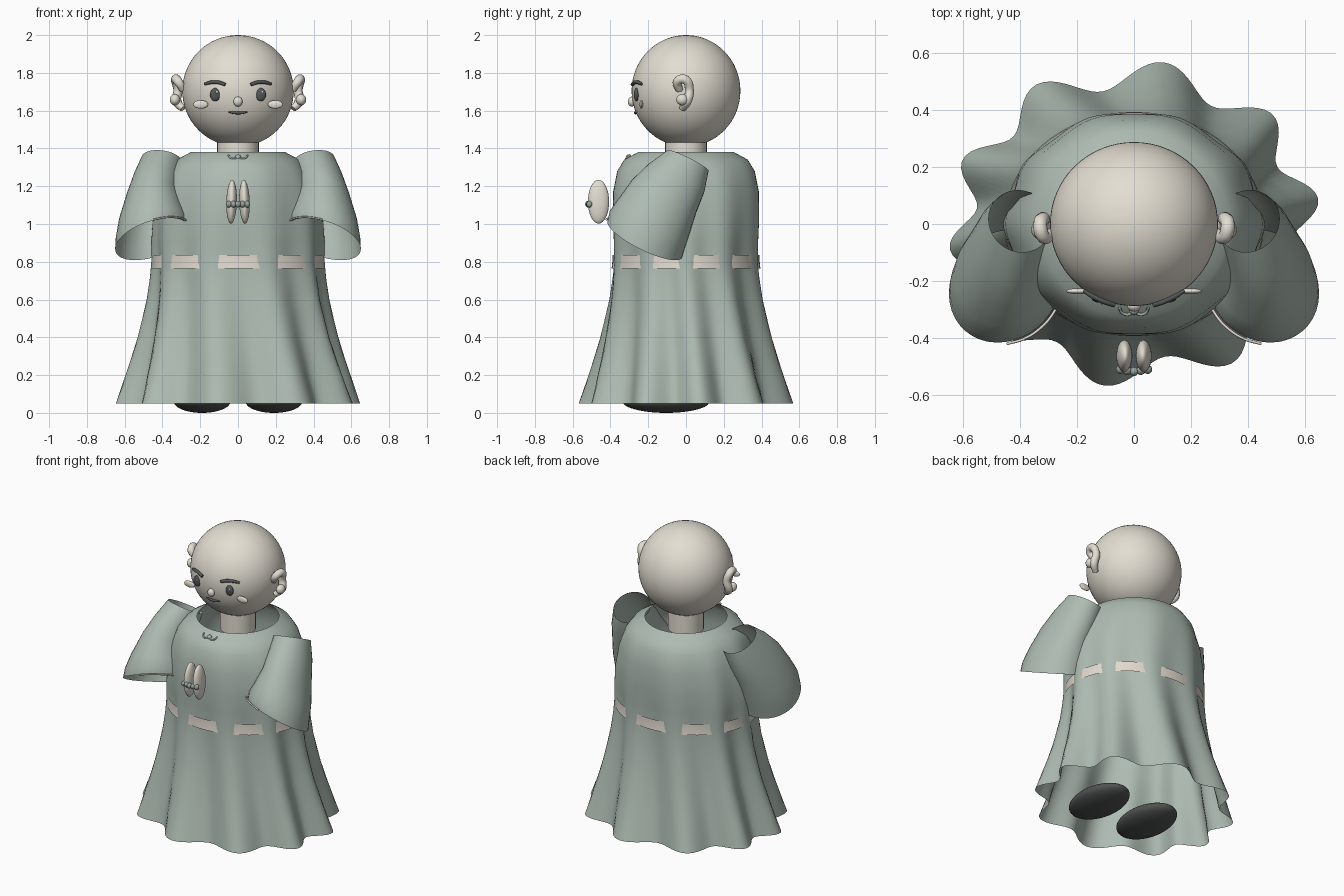
import bpy, bmesh, math
from mathutils import Vector

if "Cube" in bpy.data.objects:
    bpy.data.objects.remove(bpy.data.objects["Cube"])


def material(name, rgb):
    m = bpy.data.materials.new(name)
    m.diffuse_color = (*rgb, 1)
    m.use_nodes = True
    m.node_tree.nodes["Principled BSDF"].inputs["Base Color"].default_value = m.diffuse_color
    return m


SKIN = material("warm_ivory", (0.77, 0.73, 0.645))
ROBE = material("sage_green", (0.42, 0.50, 0.445))
TRIM = material("pale_beige", (0.76, 0.70, 0.62))
BLUSH = material("light_blush", (0.80, 0.74, 0.66))
DARK = material("charcoal", (0.085, 0.095, 0.095))
SHOE = material("dark_shoe", (0.08, 0.085, 0.083))
BEAD = material("grey_green_bead", (0.31, 0.37, 0.34))
SHINE = material("eye_white", (0.8, 0.8, 0.78))


def add(name, bm, mat):
    for f in bm.faces:
        f.smooth = True
    me = bpy.data.meshes.new(name)
    bm.to_mesh(me)
    bm.free()
    me.materials.clear()
    me.materials.append(mat)
    ob = bpy.data.objects.new(name, me)
    bpy.context.collection.objects.link(ob)
    return ob


def ball(name, loc, radii, mat, seg=32, tilt=0.0):
    bm = bmesh.new()
    bmesh.ops.create_uvsphere(bm, u_segments=seg, v_segments=seg // 2, radius=1)
    for v in bm.verts:
        v.co = Vector((v.co.x * radii[0], v.co.y * radii[1], v.co.z * radii[2]))
    ob = add(name, bm, mat)
    ob.location = loc
    ob.rotation_euler.y = tilt
    return ob


def loft(name, rings, mat):
    # Open single-sheet cloth, normals pointing outwards
    bm = bmesh.new()
    rows = [[bm.verts.new(p) for p in r] for r in rings]
    n = len(rows[0])
    for a, b in zip(rows, rows[1:]):
        for i in range(n):
            j = (i + 1) % n
            bm.faces.new((a[i], a[j], b[j], b[i]))
    bm.normal_update()
    bm.faces.ensure_lookup_table()
    f = bm.faces[0]
    centre = sum((v.co for v in rows[0]), Vector((0, 0, 0))) / n
    if f.normal.dot(f.calc_center_median() - centre) < 0:
        bmesh.ops.reverse_faces(bm, faces=bm.faces[:])
    return add(name, bm, mat)


def tube(name, pts, radii, mat):
    cu = bpy.data.curves.new(name, 'CURVE')
    cu.dimensions = '3D'
    cu.bevel_depth = 1.0
    cu.bevel_resolution = 3
    cu.use_fill_caps = True
    cu.resolution_u = 5
    sp = cu.splines.new('BEZIER')
    sp.bezier_points.add(len(pts) - 1)
    for bp, p, r in zip(sp.bezier_points, pts, radii):
        bp.co = p
        bp.radius = r
        bp.handle_left_type = bp.handle_right_type = 'AUTO'
    tmp = bpy.data.objects.new(name, cu)
    bpy.context.collection.objects.link(tmp)
    bpy.context.view_layer.update()
    me = bpy.data.meshes.new_from_object(
        tmp.evaluated_get(bpy.context.evaluated_depsgraph_get()))
    bpy.data.objects.remove(tmp)
    bm = bmesh.new()
    bm.from_mesh(me)
    bmesh.ops.recalc_face_normals(bm, faces=bm.faces[:])
    return add(name, bm, mat)


# Robe: oval profile with ten folds that deepen and twist towards the hem
profile = [  # z, x radius, y radius, fold depth
    (0.05, 0.605, 0.525, 0.050), (0.20, 0.560, 0.485, 0.040),
    (0.40, 0.505, 0.438, 0.028), (0.60, 0.465, 0.402, 0.019),
    (0.72, 0.452, 0.390, 0.014), (0.80, 0.447, 0.385, 0.012),
    (0.90, 0.450, 0.388, 0.009), (1.02, 0.445, 0.393, 0.006),
    (1.17, 0.415, 0.390, 0.004), (1.28, 0.375, 0.366, 0.002),
    (1.34, 0.328, 0.328, 0.0), (1.38, 0.250, 0.255, 0.0)]
rings = []
for z, rx, ry, amp in profile:
    twist = math.radians(10) * max(0, (0.8 - z) / 0.75)
    ring = []
    for i in range(160):
        a = math.tau * i / 160
        wob = -math.radians(4) * math.sin(2 * a)
        w = amp * math.cos(10 * (a - twist - wob))
        ring.append(((rx + w) * math.cos(a), (ry + w) * math.sin(a), z))
    rings.append(ring)
loft("robe", rings, ROBE)

# Belt that shows only between the folds
loft("belt", [[(rx * math.cos(math.tau * i / 80), (rx - 0.062) * math.sin(math.tau * i / 80), z)
               for i in range(80)]
              for rx, z in ((0.456, 0.765), (0.452, 0.80), (0.452, 0.835))], TRIM)


# Bell sleeves, slim at the shoulder and round at the mouth
def ring_at(c, n, r, q, count=40):
    n = Vector(n).normalized()
    u = Vector((1, 0, 0))
    u = (u - n * u.dot(n)).normalized()
    v = n.cross(u)
    return [Vector(c) + u * r * math.cos(math.tau * i / count) + v * q * math.sin(math.tau * i / count)
            for i in range(count)]


def side(points, s):
    return [(s * p[0], p[1], p[2]) for p in points]


sleeve = [
    ((0.400, 0.010, 1.335), (0.15, -0.45, -0.9), 0.112, 0.122),
    ((0.428, -0.050, 1.245), (0.10, -0.45, -0.9), 0.125, 0.165),
    ((0.450, -0.115, 1.150), (0.0, -0.45, -0.9), 0.140, 0.190),
    ((0.455, -0.170, 1.040), (-0.15, -0.45, -0.9), 0.178, 0.210),
    ((0.453, -0.205, 0.970), (-0.25, -0.45, -0.9), 0.200, 0.222),
    ((0.453, -0.218, 0.920), (-0.30, -0.45, -0.9), 0.206, 0.220)]
for s, tag in ((1, "left"), (-1, "right")):
    loft("sleeve_" + tag, [side(ring_at(*r), s) for r in sleeve], ROBE)
    cuff = ring_at((0.447, -0.224, 0.925), (-0.30, -0.45, -0.9), 0.207, 0.220, 20)[5:12]
    tube("cuff_lining_" + tag, side(cuff, s), [0.005] * 7, TRIM)

# Head and neck
C, R = Vector((0, 0, 1.705)), 0.295
ball("head", C, (R, 0.288, R), SKIN, 64)
loft("neck", [[(0.11 * math.cos(math.tau * i / 32), 0.11 * math.sin(math.tau * i / 32), z)
               for i in range(32)] for z in (1.30, 1.46)], SKIN)


def face(x, z, out=0.0):
    d = R * R - x * x - (z - C.z) ** 2
    return (x, -math.sqrt(d) * 0.288 / R - out, z)


# Face, ears, hands and feet in mirrored pairs
for s, tag in ((1, "left"), (-1, "right")):
    ball("eye_" + tag, face(s * 0.12, 1.685), (0.028, 0.014, 0.035), DARK, 24)
    ball("eye_glint_" + tag, face(s * 0.12 + 0.008, 1.698, 0.012), (0.006, 0.004, 0.007), SHINE, 12)
    brow = [face(s * x, z, 0.006) for x, z in ((0.068, 1.738), (0.10, 1.749), (0.14, 1.750), (0.176, 1.741))]
    tube("eyebrow_" + tag, brow, (0.009, 0.010, 0.010, 0.007), DARK)
    ball("cheek_" + tag, (s * 0.198, -0.236, 1.633), (0.040, 0.010, 0.022), BLUSH, 24)
    ear = [(0.290, -0.035, 1.71), (0.318, -0.045, 1.755), (0.330, -0.005, 1.765),
           (0.318, 0.018, 1.71), (0.325, 0.005, 1.65), (0.292, -0.02, 1.61)]
    tube("ear_" + tag, side(ear, s), (0.020, 0.024, 0.025, 0.024, 0.026, 0.018), SKIN)
    ball("ear_lobe_" + tag, (s * 0.334, -0.02, 1.658), (0.027, 0.032, 0.03), SKIN, 16)
    ball("hand_" + tag, (s * 0.034, -0.463, 1.118), (0.028, 0.056, 0.116), SKIN, 32, s * -0.03)
    ball("foot_" + tag, (s * 0.19, -0.105, 0.06), (0.15, 0.23, 0.06), SHOE, 40)

ball("nose", (0, -0.288, 1.648), (0.024, 0.02, 0.026), SKIN, 24)
lips = [face(x, z, 0.003) for x, z in ((-0.05, 1.592), (-0.02, 1.589), (0.02, 1.589), (0.05, 1.592))]
tube("mouth", lips, (0.003, 0.008, 0.008, 0.003), DARK)

# Prayer beads in front of the hands
for i in range(5):
    x = (i - 2) * 0.024
    ball(f"prayer_bead_{i}", (x, -0.518 + abs(x) * 0.15, 1.105), (0.016, 0.016, 0.018), BEAD, 16)

# Little knot at the collar
ball("collar_knot", (0, -0.305, 1.352), (0.016, 0.014, 0.016), ROBE, 16)
for s, tag in ((1, "left"), (-1, "right")):
    loop = [(0, -0.308, 1.352), (0.022, -0.318, 1.346), (0.042, -0.312, 1.352), (0.05, -0.295, 1.366)]
    tube("collar_tie_" + tag, side(loop, s), [0.005] * 4, ROBE)
